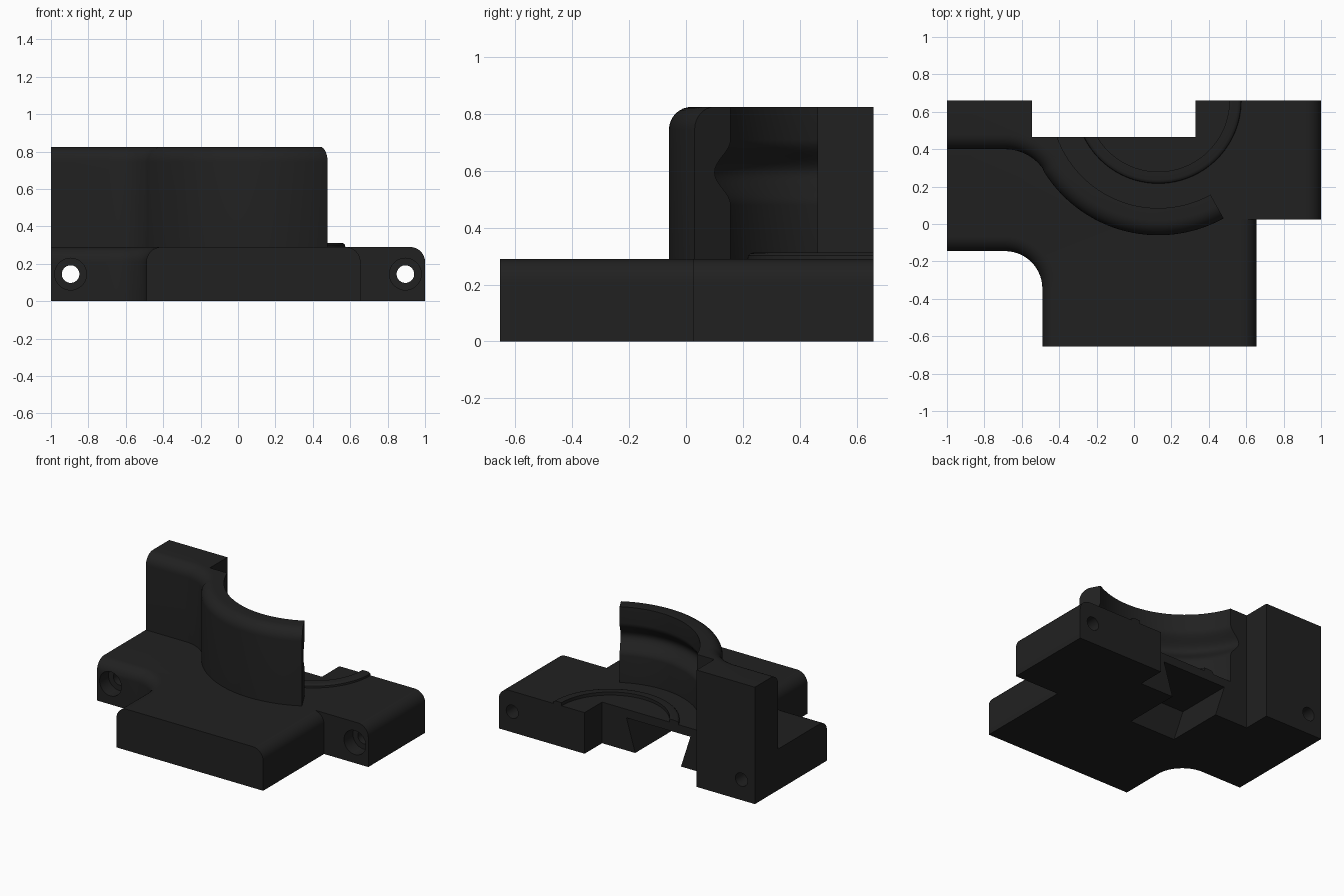
import bpy, bmesh, math
from mathutils import Vector

if "Cube" in bpy.data.objects:
    bpy.data.objects.remove(bpy.data.objects["Cube"])

mat = bpy.data.materials.new("charcoal")
mat.diffuse_color = (0.015, 0.015, 0.015, 1)
mat.use_nodes = True
mat.node_tree.nodes["Principled BSDF"].inputs["Base Color"].default_value = mat.diffuse_color

CX, CY = 0.13, 0.66          # axis of the curved wall and the lip
TOP, WALL_TOP = 0.29, 0.825


def finish(name, bm):
    bmesh.ops.recalc_face_normals(bm, faces=bm.faces[:])
    me = bpy.data.meshes.new(name)
    bm.to_mesh(me)
    bm.free()
    me.materials.append(mat)
    ob = bpy.data.objects.new(name, me)
    bpy.context.collection.objects.link(ob)
    return ob


def prism(name, pts, vec, start=(0, 0, 0), round_rule=None, radius=0.08):
    """Extrude a closed outline of 3D points; round the top edges chosen by a rule."""
    bm = bmesh.new()
    face = bm.faces.new([bm.verts.new(Vector(p) + Vector(start)) for p in pts])
    ext = bmesh.ops.extrude_face_region(bm, geom=[face])
    moved = [v for v in ext["geom"] if isinstance(v, bmesh.types.BMVert)]
    bmesh.ops.translate(bm, verts=moved, vec=vec)
    bmesh.ops.recalc_face_normals(bm, faces=bm.faces[:])
    if round_rule:
        top = set(moved)
        edges = [e for e in bm.edges if all(v in top for v in e.verts)
                 and round_rule(e.verts[0].co, e.verts[1].co)]
        bmesh.ops.bevel(bm, geom=edges, offset=radius, segments=8,
                        profile=0.5, affect='EDGES', clamp_overlap=False)
    return finish(name, bm)


def lathe(name, profile, a0=0.0, a1=360.0, steps=96):
    """Revolve a closed (radius, z) profile about the wall axis."""
    bm = bmesh.new()
    full = a1 - a0 >= 360
    rings = []
    for i in range(steps if full else steps + 1):
        a = math.radians(a0 + (a1 - a0) * i / steps)
        rings.append([bm.verts.new((CX + r * math.cos(a), CY + r * math.sin(a), z))
                      for r, z in profile])
    n = len(profile)
    for i in range(steps):
        p, q = rings[i], rings[(i + 1) % len(rings)]
        for j in range(n):
            k = (j + 1) % n
            bm.faces.new((p[j], q[j], q[k], p[k]))
    if not full:
        bm.faces.new(rings[0])
        bm.faces.new(rings[-1][::-1])
    return finish(name, bm)


def cylinder_y(name, x, z, r, y0, y1):
    pts = [(x + r * math.cos(a), y0, z + r * math.sin(a))
           for a in (math.tau * i / 40 for i in range(40))]
    return prism(name, pts, (0, y1 - y0, 0))


def cut(ob, cutter):
    cutter.hide_render = True
    mod = ob.modifiers.new("cut", 'BOOLEAN')
    mod.operation = 'DIFFERENCE'
    mod.solver = 'EXACT'
    mod.object = cutter
    bpy.context.view_layer.objects.active = ob
    bpy.ops.object.modifier_apply(modifier=mod.name)
    bpy.data.objects.remove(cutter)


def arc(cx, cy, r, a0, a1, n):
    return [(cx + r * math.cos(math.radians(a0 + (a1 - a0) * i / n)),
             cy + r * math.sin(math.radians(a0 + (a1 - a0) * i / n)), 0)
            for i in range(n + 1)]


# Base plate with rounded left shoulder and right side
outline = [(-1, 0.66, 0), (-1, -0.145, 0)]
outline += arc(-0.69, -0.345, 0.2, 90, 0, 14)
outline += [(-0.49, -0.655, 0), (0.655, -0.655, 0), (0.655, 0.025, 0), (0.33, 0.025, 0),
            (0.33, 0.465, 0), (-0.545, 0.465, 0), (-0.545, 0.66, 0)]


def base_rule(a, b):
    m = (a + b) / 2
    right = abs(m.x - 0.655) < 1e-4
    left = m.x < -0.48 and -0.6 < m.y < -0.14 and abs(m.x + 1) > 1e-4
    return right or left


base = prism("base_plate", outline, (0, 0, TOP), round_rule=base_rule)

# Right mounting lug
lug = prism("right_lug", [(0.33, 0.025, 0), (1, 0.025, 0), (1, 0.66, 0), (0.33, 0.66, 0)],
            (0, 0, TOP), round_rule=lambda a, b: (a.x + b.x) / 2 > 0.99)

# Dovetail slot under the base
cut(base, prism("slot_cutter", [(-0.283, 0.055, -0.01), (0.068, 0.055, -0.01),
                                (0.14, 0.055, 0.23), (-0.36, 0.055, 0.23)], (0, 0.5, 0)))

# Counterbored screw holes through both lugs
for ob, x, front in ((base, -0.895, -0.145), (lug, 0.895, 0.025)):
    cut(ob, cylinder_y("hole_cutter", x, 0.145, 0.047, front - 0.1, 0.8))
    cut(ob, cylinder_y("bore_cutter", x, 0.145, 0.085, front - 0.1, front + 0.1))

# Upright wall: left block flowing into a curved shield
R = 0.72
join = math.degrees(math.atan2(0.66 - 0.15, 0.13 + 0.69))
END = -61
outer = [(-1, 0.4, 0)] + arc(-0.69, 0.15, 0.25, 90, join, 14)[:-1]
outer += arc(CX, CY, R, 180 + join, 360 + END, 48)
ca, sa = math.cos(math.radians(END)), math.sin(math.radians(END))
inner = [(CX + 0.5 * ca, CY + 0.5 * sa, 0), (CX - 0.2, 0.465, 0),
         (-0.545, 0.465, 0), (-0.545, 0.66, 0), (-1, 0.66, 0)]
outer_keys = {(round(p[0], 4), round(p[1], 4)) for p in outer}


def wall_rule(a, b):
    return all((round(v.x, 4), round(v.y, 4)) in outer_keys for v in (a, b))


wall = prism("curved_wall", outer + inner, (0, 0, WALL_TOP - TOP), start=(0, 0, TOP),
             round_rule=wall_rule)

# Hollow inner face with a rounded groove
bore = [(0.05, TOP - 0.05), (0.575, TOP - 0.05)]
for i in range(17):
    t = i / 16
    bore.append((0.575 + 0.0325 * (1 - math.cos(math.tau * t)), 0.48 + 0.23 * t))
bore += [(0.575, 0.9), (0.05, 0.9)]
cut(wall, lathe("bore_cutter", bore, steps=128))

# Low raised lip on the base, split by the rear notch
lip = [(0.38, TOP - 0.01), (0.38, 0.312), (0.425, 0.312), (0.435, 0.309),
       (0.442, 0.302), (0.445, TOP - 0.01)]
a_left = 180 + math.degrees(math.asin(0.195 / 0.42))
ring = lathe("raised_lip", lip, a_left - 6, 360, 64)
cut(ring, prism("notch_cutter", [(-0.545, 0.465, 0.1), (0.33, 0.465, 0.1),
                                 (0.33, 0.8, 0.1), (-0.545, 0.8, 0.1)], (0, 0, 0.5)))

# Smooth curved surfaces, keep hard edges
for ob in (base, lug, wall, ring):
    bpy.ops.object.select_all(action='DESELECT')
    ob.select_set(True)
    bpy.context.view_layer.objects.active = ob
    bpy.ops.object.shade_smooth_by_angle(angle=math.radians(30))
